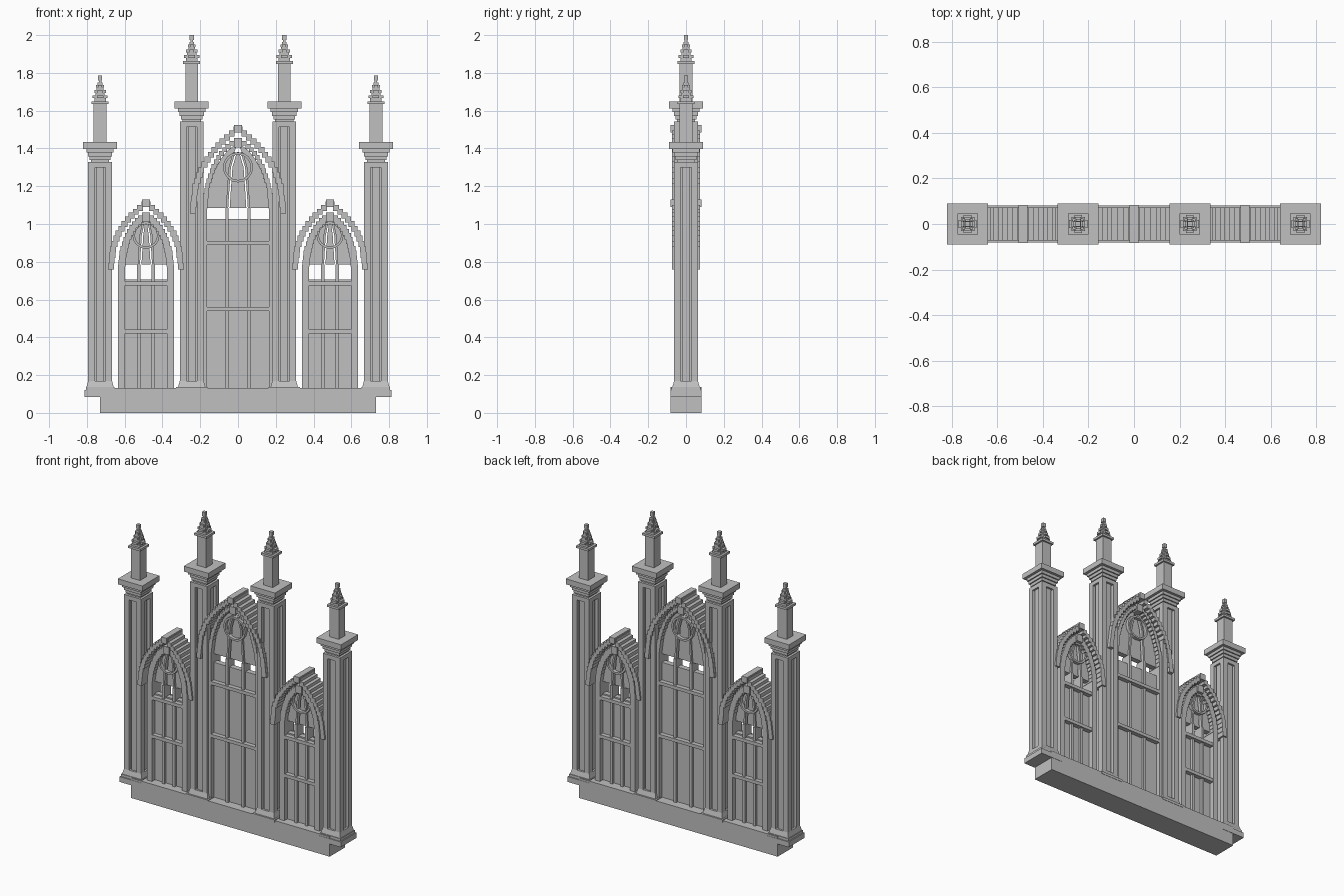
import bpy, bmesh
from mathutils import Matrix

cube = bpy.data.objects.get("Cube")
if cube:
    bpy.data.objects.remove(cube, do_unlink=True)

GREY = (0.53, 0.53, 0.53, 1)
stone = bpy.data.materials.new("grey_stone")
stone.use_nodes = True
stone.diffuse_color = GREY
stone.node_tree.nodes["Principled BSDF"].inputs["Base Color"].default_value = GREY


def finish(name, bm):
    bmesh.ops.recalc_face_normals(bm, faces=bm.faces)
    mesh = bpy.data.meshes.new(name)
    bm.to_mesh(mesh)
    bm.free()
    mesh.materials.append(stone)
    obj = bpy.data.objects.new(name, mesh)
    bpy.context.collection.objects.link(obj)


def box(bm, x0, x1, y, z0, z1, yc=0.0):
    """Box between x0..x1 and z0..z1, of half depth y around yc."""
    m = Matrix.Translation(((x0 + x1) / 2, yc, (z0 + z1) / 2))
    m = m @ Matrix.Diagonal((abs(x1 - x0), 2 * y, abs(z1 - z0), 1))
    bmesh.ops.create_cube(bm, size=1, matrix=m)


def block(bm, x, half, z0, z1):
    box(bm, x - half, x + half, half, z0, z1)


def taper(bm, x, h0, h1, z0, z1):
    """Square frustum from half width h0 to h1."""
    vs = [[bm.verts.new((x + a * h, b * h, z)) for a, b in ((-1, -1), (1, -1), (1, 1), (-1, 1))]
          for h, z in ((h0, z0), (h1, z1))]
    bm.faces.new(vs[0])
    bm.faces.new(vs[1])
    for i in range(4):
        j = (i + 1) % 4
        bm.faces.new((vs[0][i], vs[0][j], vs[1][j], vs[1][i]))


def plate(bm, pts, y):
    """Outline in x and z, extruded through the depth."""
    f = bm.faces.new([bm.verts.new((x, -y, z)) for x, z in pts])
    new = bmesh.ops.extrude_face_region(bm, geom=[f])["geom"]
    bmesh.ops.translate(bm, vec=(0, 2 * y, 0), verts=[v for v in new if isinstance(v, bmesh.types.BMVert)])
    # extruding keeps the first face as the opposite cap
    if not f.is_valid:
        bm.faces.new([v for v in bm.verts[-2 * len(pts):-len(pts)]])


def sample(profile, n):
    """Points spread evenly along a polyline."""
    seg = [((b[0] - a[0]) ** 2 + (b[1] - a[1]) ** 2) ** 0.5 for a, b in zip(profile, profile[1:])]
    out = []
    for k in range(n + 1):
        d, i = sum(seg) * k / n, 0
        while i < len(seg) - 1 and d > seg[i]:
            d -= seg[i]
            i += 1
        t = min(d / seg[i], 1)
        a, b = profile[i], profile[i + 1]
        out.append((a[0] + (b[0] - a[0]) * t, a[1] + (b[1] - a[1]) * t))
    return out


HOOD = [(1, 0), (.945, .27), (.83, .47), (.68, .61), (.55, .71), (.42, .80), (.2, .905), (0, 1)]
FRAME = [(1, 0), (.95, .25), (.86, .43), (.72, .62), (.52, .78), (.3, .90), (0, 1)]


def stepped_arch(bm, profile, cx, w, z0, h, n, thick, y):
    """Pointed arch of overlapping square-cut stones."""
    pts = sample([(u * w, z0 + v * h) for u, v in profile], n)
    for a, b in zip(pts, pts[1:]):
        for s in (-1, 1):
            x_lo = min(b[0], a[0] - thick)
            z_lo = min(a[1], b[1] - thick)
            box(bm, cx + s * a[0], cx + s * x_lo, y, z_lo, b[1])


# Plinth
bm = bmesh.new()
box(bm, -0.73, 0.73, 0.081, 0, 0.132)
finish("plinth", bm)


def column(name, x, cap, foot):
    # Foot and fluted shaft
    bm = bmesh.new()
    if foot:
        block(bm, x, 0.083, 0.085, 0.12)
    block(bm, x, 0.076 if foot else 0.083, 0.12, 0.137)
    taper(bm, x, 0.072, 0.063, 0.137, 0.17)
    top = cap - 0.07
    block(bm, x, 0.038, 0.15, top)
    for sx in (-1, 1):
        for sy in (-1, 1):
            box(bm, x + sx * 0.028, x + sx * 0.063, 0.0175, 0.15, top, sy * 0.0455)
    box(bm, x - 0.019, x + 0.019, 0.05, 0.15, top)
    box(bm, x - 0.05, x + 0.05, 0.019, 0.15, top)
    block(bm, x, 0.063, top - 0.028, top)
    finish(name + "_shaft", bm)
    # Stepped capital and slab
    bm = bmesh.new()
    for half, a, b in ((0.048, -0.07, -0.06), (0.056, -0.06, -0.04), (0.064, -0.04, -0.02),
                       (0.072, -0.02, 0.0), (0.09, 0.0, 0.036)):
        block(bm, x, half, cap + a, cap + b)
    finish(name + "_capital", bm)
    # Pinnacle with crossed, shrinking tiers
    bm = bmesh.new()
    z = cap + 0.036
    block(bm, x, 0.034, z, z + 0.2)
    z += 0.2
    block(bm, x, 0.045, z, z + 0.015)
    block(bm, x, 0.03, z + 0.015, z + 0.032)
    for half, thin, dz in ((0.040, 0.017, 0.032), (0.030, 0.013, 0.06), (0.021, 0.010, 0.088)):
        box(bm, x - half, x + half, thin, z + dz, z + dz + 0.015)
        box(bm, x - thin, x + thin, half, z + dz, z + dz + 0.015)
        block(bm, x, half * 0.6, z + dz, z + dz + 0.028)
    block(bm, x, 0.007, z + 0.1, z + 0.13)
    block(bm, x, 0.011, z + 0.125, z + 0.152)
    finish(name + "_pinnacle", bm)


for side, s in (("left", 1), ("right", -1)):
    column(side + "_outer_column", s * 0.73, 1.398, True)
    column(side + "_inner_column", s * 0.245, 1.612, False)


def bay(name, cx, hood_w, spring, hood_h, stones, w, jamb, arch_h, mull, gap, bars, rose_z, rose_r):
    z_base = 0.13
    inner = w - jamb
    peak = spring + arch_h
    # Hood arch and keystone
    bm = bmesh.new()
    stepped_arch(bm, HOOD, cx, hood_w, spring, hood_h - 0.01, stones, 0.031, 0.073)
    box(bm, cx - 0.02, cx + 0.02, 0.083, spring + hood_h - 0.04, spring + hood_h)
    finish(name + "_hood", bm)
    # Jambs and inner arch
    bm = bmesh.new()
    for s in (-1, 1):
        box(bm, cx + s * w, cx + s * inner, 0.05, z_base, spring)
    stepped_arch(bm, FRAME, cx, w, spring, arch_h, stones, jamb, 0.05)
    box(bm, cx - 0.022, cx + 0.022, 0.06, peak - 0.05, peak)
    finish(name + "_frame", bm)
    # Lower and upper panels
    bm = bmesh.new()
    box(bm, cx - inner, cx + inner, 0.018, z_base, gap[0])
    arch = [(u * (inner + 0.005), spring + v * (arch_h - jamb)) for u, v in FRAME]
    arch = [(inner, gap[1])] + [p for p in arch if p[1] > gap[1] + 0.01]
    m_path = [(mull, gap[1]), (mull * 0.88, (gap[1] + rose_z) / 2),
              (mull * 0.75, rose_z), (mull * 0.35, rose_z + rose_r)]
    for s in (-1, 1):
        plate(bm, [(cx + s * x, z) for x, z in arch + m_path[::-1]], 0.018)
    lancet = [(max(x - 0.014, 0.004), z) for x, z in m_path]
    plate(bm, [(cx + x, z) for x, z in lancet] + [(cx - x, z) for x, z in lancet[::-1]], 0.018)
    finish(name + "_panels", bm)
    # Mullions that lean together above the opening
    bm = bmesh.new()
    for s in (-1, 1):
        box(bm, cx + s * mull - 0.009, cx + s * mull + 0.009, 0.035, z_base, gap[1])
        for a, b in zip(m_path, m_path[1:]):
            plate(bm, [(cx + s * a[0] - 0.006, a[1]), (cx + s * a[0] + 0.006, a[1]),
                       (cx + s * b[0] + 0.006, b[1]), (cx + s * b[0] - 0.006, b[1])], 0.03)
    finish(name + "_mullions", bm)
    # Cross bars
    bm = bmesh.new()
    for z in bars:
        box(bm, cx - inner, cx + inner, 0.047, z - 0.011, z + 0.011)
    finish(name + "_cross_bars", bm)
    # Rose ring
    bm = bmesh.new()
    rings = []
    for r in (rose_r, rose_r - 0.013):
        for y in (-0.04, 0.04):
            m = Matrix.Translation((cx, y, rose_z)) @ Matrix.Rotation(1.5707963, 4, 'X')
            rings.append(bmesh.ops.create_circle(bm, segments=16, radius=r, matrix=m)["verts"])
    for a, b in ((0, 1), (1, 3), (3, 2), (2, 0)):
        for i in range(16):
            j = (i + 1) % 16
            bm.faces.new((rings[a][i], rings[a][j], rings[b][j], rings[b][i]))
    finish(name + "_rose", bm)


bay("centre_bay", 0, 0.255, 1.055, 0.47, 17, 0.19, 0.025, 0.40, 0.058, (1.027, 1.085),
    (0.55, 0.90), 1.30, 0.08)
for side, s in (("left", 1), ("right", -1)):
    bay(side + "_bay", s * 0.487, 0.20, 0.76, 0.37, 14, 0.147, 0.036, 0.30, 0.038, (0.705, 0.785),
        (0.43, 0.685), 0.94, 0.072)
